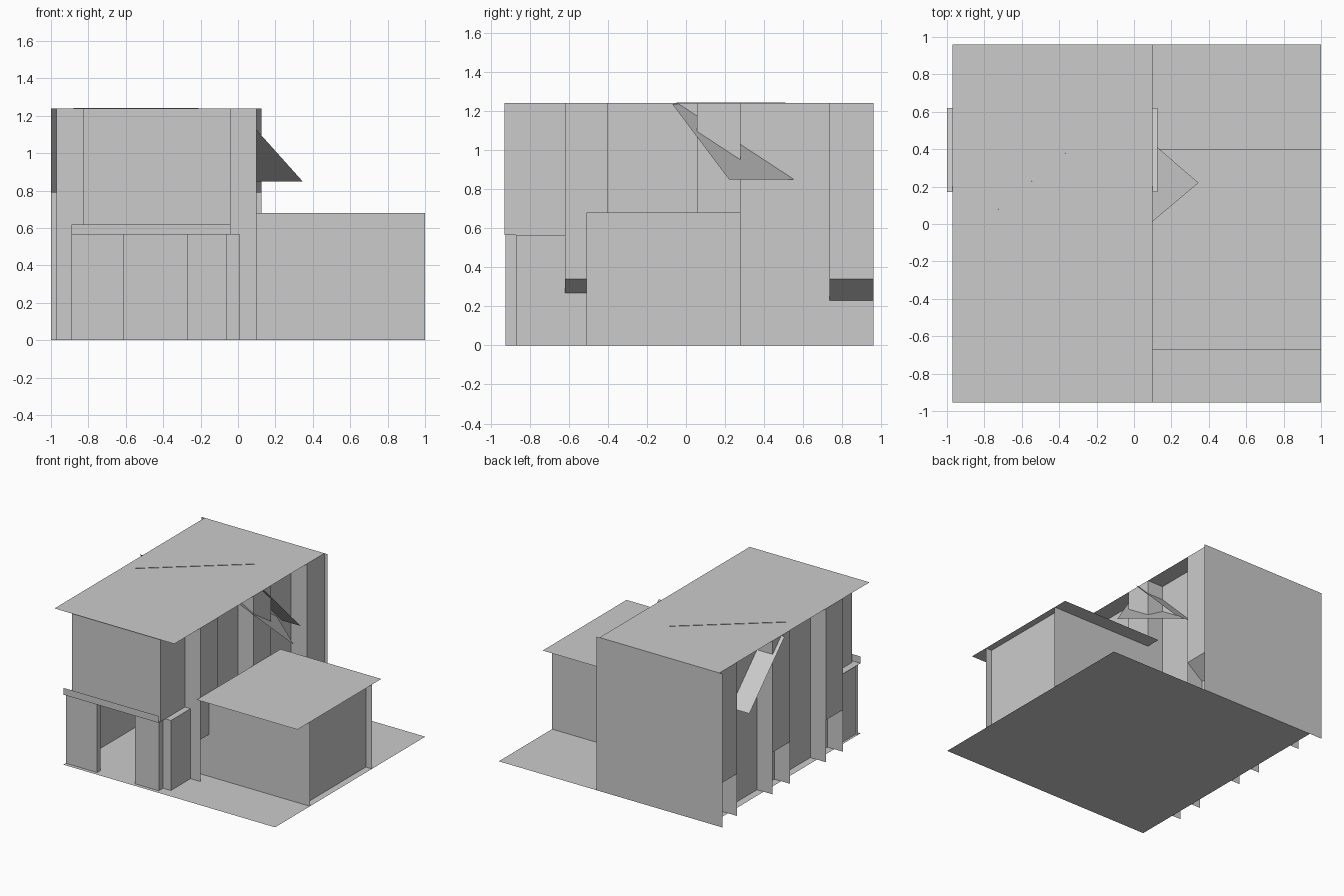
import bpy
import bmesh
from mathutils import Vector

cube = bpy.data.objects.get("Cube")
if cube:
    bpy.data.objects.remove(cube, do_unlink=True)

# Single plain grey
grey = bpy.data.materials.new("plain grey")
grey.use_nodes = True
COLOUR = (0.6, 0.6, 0.6, 1)
grey.diffuse_color = COLOUR
grey.node_tree.nodes["Principled BSDF"].inputs["Base Color"].default_value = COLOUR


def sheet(name, *corners):
    """One flat panel through its corners."""
    bm = bmesh.new()
    bm.faces.new([bm.verts.new(c) for c in corners])
    mesh = bpy.data.meshes.new(name)
    bm.to_mesh(mesh)
    bm.free()
    mesh.materials.append(grey)
    obj = bpy.data.objects.new(name, mesh)
    bpy.context.collection.objects.link(obj)
    return obj


def level(name, x0, x1, y0, y1, z):
    """Horizontal slab facing up."""
    sheet(name, (x0, y0, z), (x1, y0, z), (x1, y1, z), (x0, y1, z))


def cross_wall(name, y, x0, x1, z0, z1):
    """Wall running along x, facing the front."""
    sheet(name, (x0, y, z0), (x1, y, z0), (x1, y, z1), (x0, y, z1))


def side_wall(name, x, y0, y1, z0, z1):
    """Wall running along y."""
    sheet(name, (x, y0, z0), (x, y1, z0), (x, y1, z1), (x, y0, z1))


FRONT, BACK, TOP = -0.955, 0.96, 1.24
LEDGE, LOW_TOP = 0.565, 0.68
BAYS = [(-0.62, -0.4), (0.057, 0.28), (0.735, BACK)]

# Ground, roofs and back wall
level("ground", -0.89, 1, FRONT, BACK, 0)
level("main_roof", -0.97, 0.1, FRONT, BACK, TOP)
level("low_roof", 0.1, 1, -0.67, 0.4, LOW_TOP)
cross_wall("back_wall", BACK, -1, 0.125, 0, TOP)

# Long side walls with projecting bays, fins and sloped bay undersides
for side, inner, outer in (("right", -0.83, -0.97), ("left", -0.04, 0.1)):
    side_wall(side + "_main_wall", inner, -0.62, BACK, 0, TOP)
    side_wall(side + "_upper_front_wall", inner, -0.93, -0.62, LEDGE, TOP)
    for a, b in BAYS:
        side_wall(side + "_bay_panel", outer, a, b, 0.34, TOP)
        sheet(side + "_bay_underside", (outer, a, 0.34), (outer, b, 0.34),
              (inner, b, 0.23), (inner, a, 0.23))
        for y in (a, b):
            if y < BACK:
                cross_wall(side + "_bay_fin", y, min(inner, outer),
                           max(inner, outer), 0, TOP)

# Upper front wall, ledge and fascia
cross_wall("upper_front_wall", -0.93, -0.83, -0.04, LEDGE, TOP)
level("porch_ledge", -0.89, -0.04, FRONT, -0.62, LEDGE)
level("side_ledge", -0.04, 0.01, -0.87, -0.51, LEDGE)
cross_wall("ledge_fascia", FRONT, -0.89, -0.04, LEDGE, 0.62)

# Ground floor entrance with its opening and jambs
cross_wall("entrance_panel_right", -0.925, -0.89, -0.61, 0, LEDGE)
cross_wall("entrance_panel_left", -0.925, -0.27, -0.06, 0, LEDGE)
side_wall("entrance_jamb_right", -0.61, -0.925, -0.88, 0, LEDGE)
side_wall("entrance_jamb_left", -0.27, -0.925, -0.88, 0, LEDGE)
side_wall("entrance_corner", -0.06, -0.925, -0.87, 0, LEDGE)
cross_wall("entrance_return", -0.87, -0.06, 0.01, 0, LEDGE)
side_wall("entrance_left_wall", 0.01, -0.87, -0.51, 0, LEDGE)
side_wall("entrance_right_wall", -0.87, -0.925, -0.62, 0, LEDGE)

# Low wing
cross_wall("wing_front_wall", -0.51, 0.01, 1, 0, LOW_TOP)
cross_wall("wing_back_wall", 0.28, -0.04, 1, 0, LOW_TOP)
side_wall("wing_side_wall", 0.945, -0.51, 0.28, 0, LOW_TOP)

# Sloped sheet crossing the upper storey
sheet("sloped_sheet", (-1, 0.17, TOP), (-1, 0.62, 0.79),
      (0.125, 0.62, 0.79), (0.125, 0.17, TOP))

# Turned sloped sheet whose corner breaks out of the side
tip, run = Vector((0.345, 0.22, 0.85)), Vector((-0.73, 0.63, 0))
rise = Vector((-0.345, -0.29, 0.385))
sheet("turned_sheet", tip, tip + run, tip + run + rise, tip + rise)

# Diagonal partition just meeting the roof
sheet("diagonal_partition", (-0.8, -0.05 + 0.06, 0.85), (-0.21, 0.51, 0.85),
      (-0.21, 0.51, TOP + 0.003), (-0.88, -0.05, TOP + 0.003))
